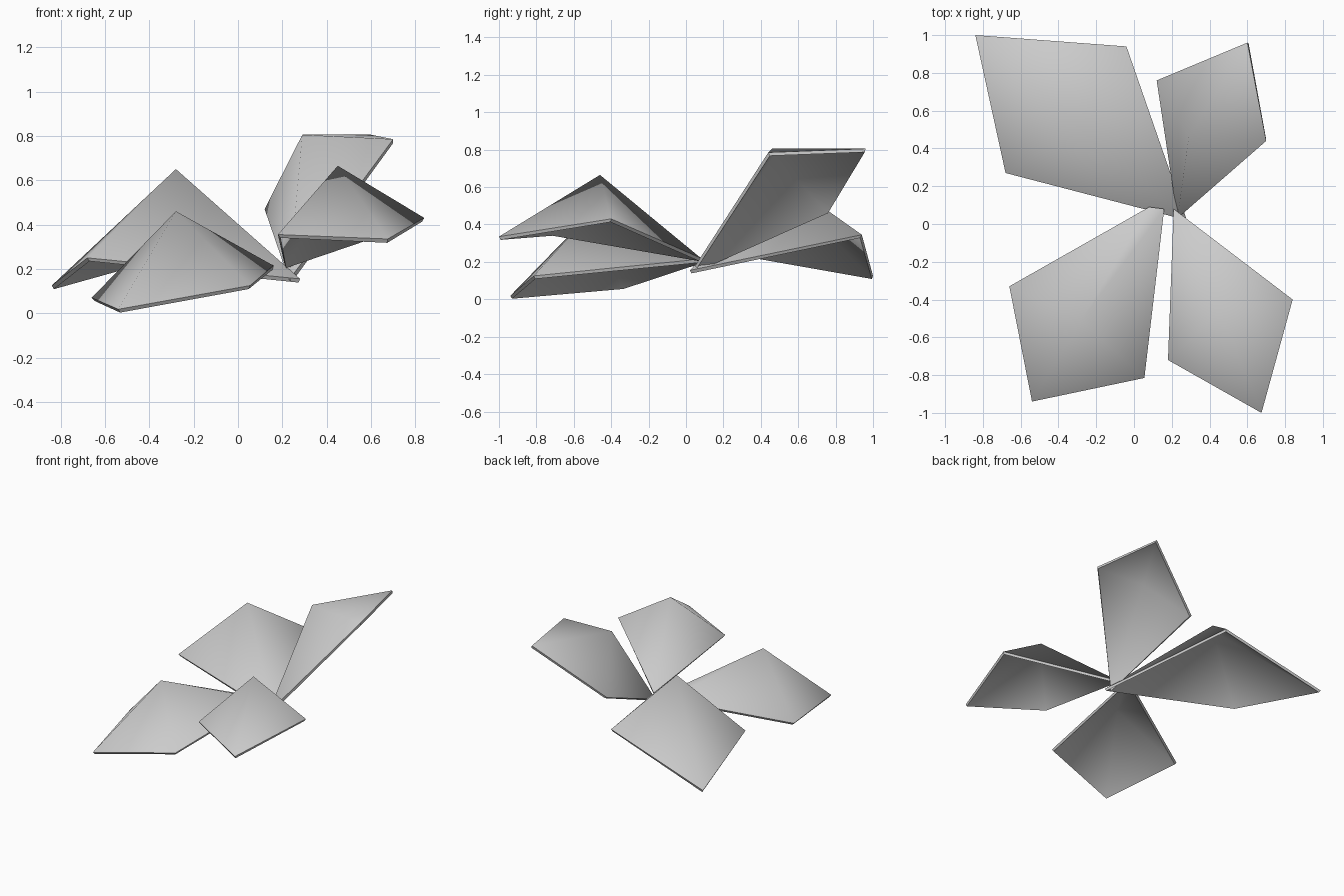
import bpy
import bmesh
from mathutils import Vector

cube = bpy.data.objects.get("Cube")
if cube:
    bpy.data.objects.remove(cube, do_unlink=True)

RIM, CROWN = 0.02, 0.045  # shell thickness at the rim and under the peak

grey = bpy.data.materials.new("plain_grey")
grey.use_nodes = True
grey.diffuse_color = (0.6, 0.6, 0.6, 1)
bsdf = next(n for n in grey.node_tree.nodes if n.type == 'BSDF_PRINCIPLED')
bsdf.inputs["Base Color"].default_value = grey.diffuse_color


def petal(name, peak, outline):
    """Thin shell: a fan of triangles around a raised peak, given thickness."""
    bm = bmesh.new()
    top = [bm.verts.new(p) for p in [peak] + outline]
    n = len(outline)
    pairs = [(i, i % n + 1) for i in range(1, n + 1)]
    for i, j in pairs:
        bm.faces.new((top[0], top[i], top[j]))
    bm.normal_update()

    # Underside, offset along the vertex normals
    low = []
    for k, v in enumerate(top):
        up = v.normal if v.normal.z > 0 else -v.normal
        low.append(bm.verts.new(Vector(v.co) - up * (RIM if k else CROWN)))
    for i, j in pairs:
        bm.faces.new((low[0], low[j], low[i]))

    # Rim joining both sheets, with crisp edges
    for i, j in pairs:
        rim = bm.faces.new((top[j], top[i], low[i], low[j]))
        for e in rim.edges:
            e.smooth = False
    for f in bm.faces:
        f.smooth = True

    # The shell is turned inside out
    bmesh.ops.recalc_face_normals(bm, faces=bm.faces[:])
    bmesh.ops.reverse_faces(bm, faces=bm.faces[:])

    mesh = bpy.data.meshes.new(name)
    bm.to_mesh(mesh)
    bm.free()
    mesh.materials.append(grey)
    obj = bpy.data.objects.new(name, mesh)
    bpy.context.collection.objects.link(obj)


# Four petals, each listed from its inner tip around the outline
petal("back_right_petal", (-0.28, 0.51, 0.65),
      [(0.28, 0.02, 0.155), (-0.04, 0.94, 0.345), (-0.84, 1.0, 0.125), (-0.68, 0.27, 0.25)])
petal("back_left_petal", (0.29, 0.46, 0.805),
      [(0.23, 0.03, 0.15), (0.70, 0.44, 0.785), (0.60, 0.96, 0.805), (0.12, 0.76, 0.47)])
petal("front_right_petal", (-0.28, -0.51, 0.46),
      [(0.16, 0.08, 0.215), (0.08, 0.09, 0.21), (-0.66, -0.33, 0.07),
       (-0.54, -0.94, 0.018), (0.055, -0.815, 0.125)])
petal("front_left_petal", (0.45, -0.46, 0.665),
      [(0.21, 0.08, 0.22), (0.18, -0.72, 0.355), (0.675, -1.0, 0.335), (0.84, -0.40, 0.43)])
